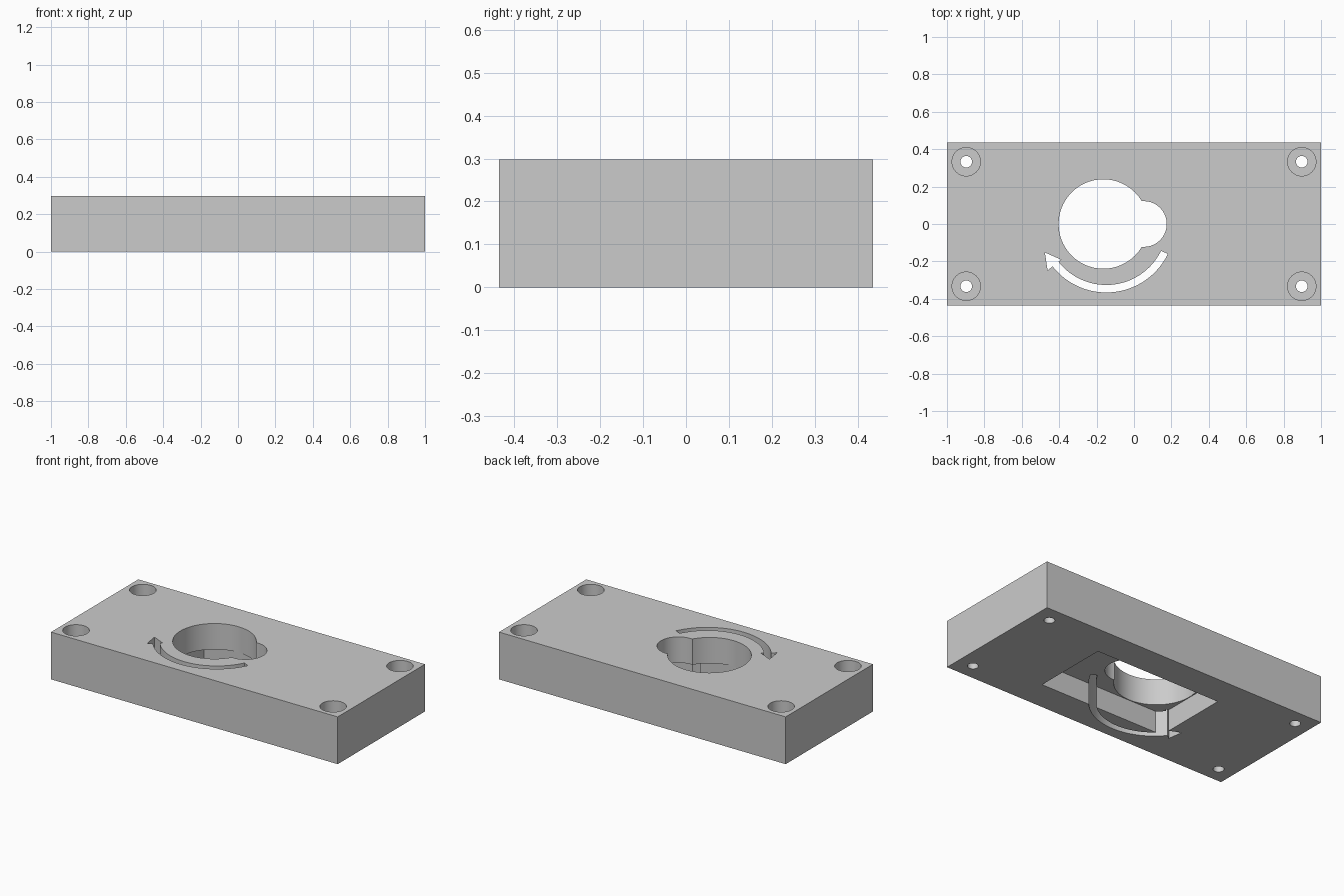
import bpy
import bmesh
from math import cos, sin, radians, pi

cube = bpy.data.objects.get("Cube")
if cube:
    bpy.data.objects.remove(cube, do_unlink=True)

LENGTH, WIDTH, HEIGHT = 2.0, 0.87, 0.298
POCKET_ROOF = 0.135
THROUGH = (-0.1, HEIGHT + 0.1)

grey = bpy.data.materials.new("light grey")
grey.use_nodes = True
grey.diffuse_color = (0.6, 0.6, 0.6, 1)
grey.node_tree.nodes["Principled BSDF"].inputs["Base Color"].default_value = (0.6, 0.6, 0.6, 1)


def prism(name, outline, z_range):
    """Extrude a counter-clockwise outline between two heights."""
    low, high = z_range
    bm = bmesh.new()
    face = bm.faces.new([bm.verts.new((x, y, low)) for x, y in outline])
    side = bmesh.ops.extrude_face_region(bm, geom=[face])["geom"]
    moved = [v for v in side if isinstance(v, bmesh.types.BMVert)]
    bmesh.ops.translate(bm, verts=moved, vec=(0, 0, high - low))
    bmesh.ops.recalc_face_normals(bm, faces=bm.faces)
    mesh = bpy.data.meshes.new(name)
    bm.to_mesh(mesh)
    bm.free()
    obj = bpy.data.objects.new(name, mesh)
    bpy.context.collection.objects.link(obj)
    return obj


def rect(x0, x1, y0, y1):
    return [(x0, y0), (x1, y0), (x1, y1), (x0, y1)]


def arc(cx, radius, start, end, steps):
    angles = [radians(start + (end - start) * i / steps) for i in range(steps + 1)]
    return [(cx + radius * cos(a), radius * sin(a)) for a in angles]


def circle(cx, cy, radius, steps=64):
    return [(cx + radius * cos(2 * pi * i / steps), cy + radius * sin(2 * pi * i / steps))
            for i in range(steps)]


def cut(target, name, outline, z_range):
    """Subtract a prism from the target and discard the cutter."""
    cutter = prism(name, outline, z_range)
    cutter.hide_render = True
    mod = target.modifiers.new(name, 'BOOLEAN')
    mod.operation = 'DIFFERENCE'
    mod.solver = 'EXACT'
    mod.object = cutter
    bpy.ops.object.modifier_apply(modifier=name)
    bpy.data.objects.remove(cutter, do_unlink=True)


# Plate
plate = prism("mounting_plate", rect(-LENGTH / 2, LENGTH / 2, -WIDTH / 2, WIDTH / 2), (0, HEIGHT))
plate.data.materials.append(grey)
bpy.ops.object.select_all(action='DESELECT')
bpy.context.view_layer.objects.active = plate
plate.select_set(True)

# Rectangular pocket in the underside
cut(plate, "pocket", rect(-0.407, 0.467, -0.243, 0.243), (-0.1, POCKET_ROOF))

# Keyhole: large round opening with a small round-ended lobe
cut(plate, "round_opening", circle(-0.164, 0, 0.239, 96), THROUGH)
lobe = arc(0.053, 0.122, -90, 90, 32) + [(0.042, 0.122), (-0.1, 0.1), (-0.1, -0.1), (0.042, -0.122)]
cut(plate, "keyhole_lobe", lobe, THROUGH)

# Curved arrow slot, head at the left
CX = -0.148
outer = arc(CX, 0.366, 218.3, 334, 48)
inner = arc(CX, 0.326, 334, 218.3, 48)
barb_in, tip, barb_out = (arc(CX, r, a, a, 1)[0] for r, a in ((0.308, 218.3), (0.362, 204.8), (0.4, 218.3)))
cut(plate, "arrow_slot", outer + inner + [barb_in, tip, barb_out], THROUGH)

# Counterbored screw holes in the corners
for sx in (-1, 1):
    for sy in (-1, 1):
        x, y = sx * 0.897, sy * 0.333
        cut(plate, "counterbore", circle(x, y, 0.076, 48), (0.12, HEIGHT + 0.1))
        cut(plate, "screw_hole", circle(x, y, 0.031, 32), THROUGH)

bpy.ops.object.shade_smooth_by_angle(angle=radians(25))
